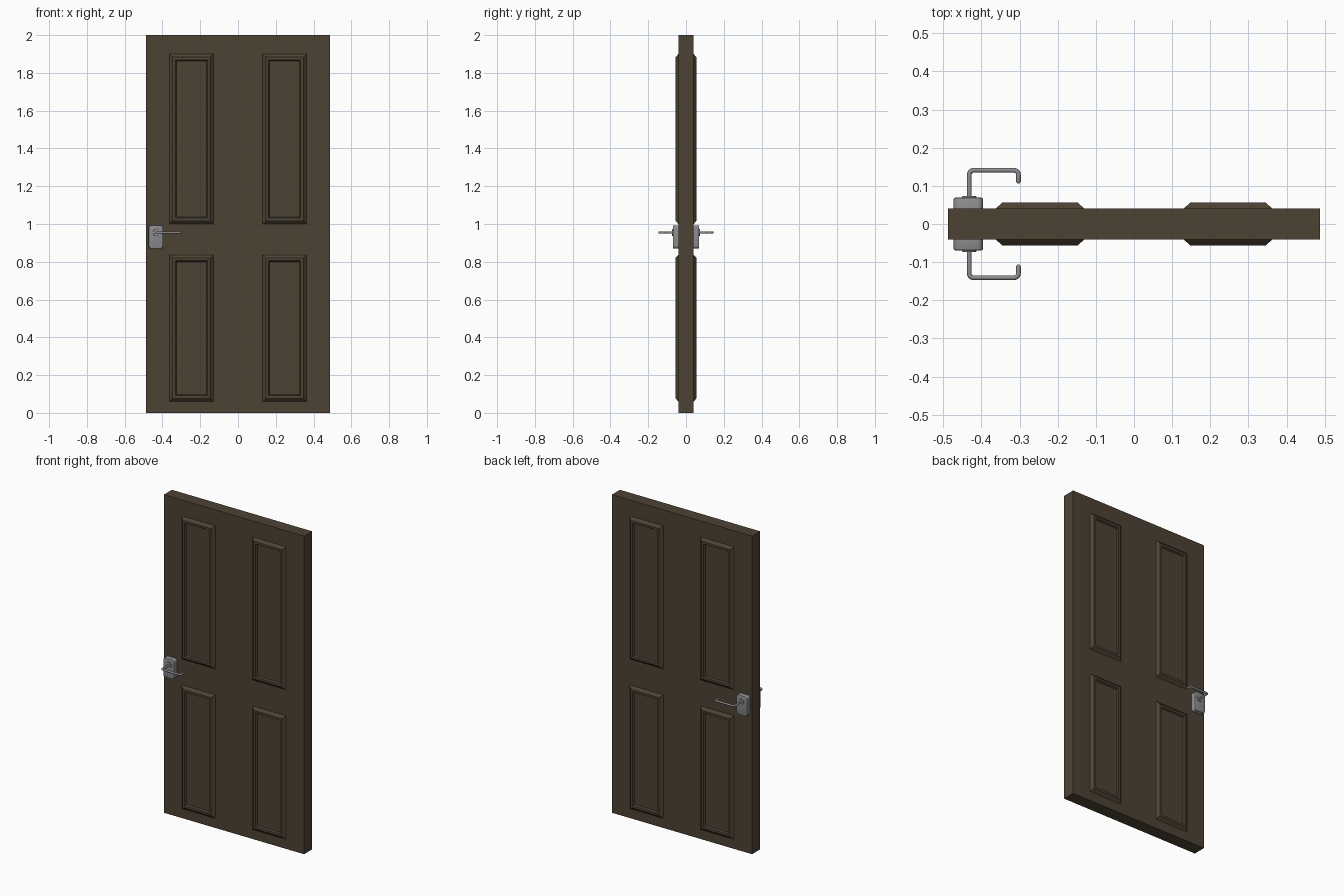
import bpy, bmesh, math
from mathutils import Vector

if "Cube" in bpy.data.objects:
    bpy.data.objects.remove(bpy.data.objects["Cube"])


def material(name, rgb):
    m = bpy.data.materials.new(name)
    m.diffuse_color = (*rgb, 1)
    m.use_nodes = True
    m.node_tree.nodes["Principled BSDF"].inputs["Base Color"].default_value = m.diffuse_color
    return m


WOOD = material("dark_wood", (0.075, 0.055, 0.034))
METAL = material("grey_metal", (0.27, 0.27, 0.28))


def make_object(name, bm, mat, mirror=False, smooth=False):
    bmesh.ops.recalc_face_normals(bm, faces=bm.faces)
    me = bpy.data.meshes.new(name)
    bm.to_mesh(me)
    bm.free()
    ob = bpy.data.objects.new(name, me)
    bpy.context.collection.objects.link(ob)
    me.materials.append(mat)
    bpy.ops.object.select_all(action='DESELECT')
    ob.select_set(True)
    bpy.context.view_layer.objects.active = ob
    if smooth:
        bpy.ops.object.shade_smooth_by_angle(angle=math.radians(40))
    if mirror:  # repeat on the back of the door
        mod = ob.modifiers.new("both_sides", 'MIRROR')
        mod.use_axis = (False, True, False)
        mod.use_mirror_merge = False
    return ob


def box(x0, x1, y0, y1, z0, z1):
    bm = bmesh.new()
    bmesh.ops.create_cube(bm, size=1)
    for v in bm.verts:
        v.co = Vector(((x0 + x1) / 2 + v.co.x * (x1 - x0),
                       (y0 + y1) / 2 + v.co.y * (y1 - y0),
                       (z0 + z1) / 2 + v.co.z * (z1 - z0)))
    return bm


# Door slab
make_object("door_slab", box(-0.488, 0.488, -0.04, 0.04, 0, 2), WOOD)

# Raised panel mouldings: (inset, y) steps from the rim to the recessed field
PROFILE = [(0, -0.04), (0.017, -0.056), (0.031, -0.056), (0.037, -0.046)]


def panel(name, x0, x1, z0, z1):
    bm = bmesh.new()
    rings = []
    for d, y in PROFILE:
        rings.append([bm.verts.new(c) for c in (
            (x0 + d, y, z0 + d), (x1 - d, y, z0 + d),
            (x1 - d, y, z1 - d), (x0 + d, y, z1 - d))])
    for a, b in zip(rings, rings[1:]):
        for i in range(4):
            j = (i + 1) % 4
            bm.faces.new((a[i], a[j], b[j], b[i]))
    bm.faces.new(rings[-1])
    ob = make_object(name, bm, WOOD, mirror=True)
    # open sheet: make sure the field faces outward
    if ob.data.polygons[-1].normal.y > 0:
        ob.data.flip_normals()


for side, x0, x1 in (("left", -0.363, -0.13), ("right", 0.13, 0.363)):
    panel("upper_panel_" + side, x0, x1, 1.0, 1.9)
    panel("lower_panel_" + side, x0, x1, 0.06, 0.837)

# Lock plate with rounded corners and a softened front edge
bm = box(-0.473, -0.396, -0.069, -0.039, 0.87, 0.993)
corners = [e for e in bm.edges
           if abs(e.verts[0].co.y - e.verts[1].co.y) > 0.01]
bmesh.ops.bevel(bm, geom=corners, offset=0.015, segments=5, profile=0.5,
                affect='EDGES')
front = [e for e in bm.edges if all(v.co.y < -0.068 for v in e.verts)]
bmesh.ops.bevel(bm, geom=front, offset=0.004, segments=2, profile=0.5,
                affect='EDGES')
make_object("lock_plate", bm, METAL, mirror=True, smooth=True)

LX, LZ, R = -0.432, 0.955, 0.0062

# Collar around the lever spindle
bm = bmesh.new()
bmesh.ops.create_cone(bm, cap_ends=True, segments=24, radius1=0.02,
                      radius2=0.018, depth=0.008)
for v in bm.verts:
    v.co = Vector((LX + v.co.x, -0.069 - v.co.z, LZ + v.co.y))
make_object("spindle_collar", bm, METAL, mirror=True, smooth=True)


# Bent lever: round tube swept along a path with filleted corners
def fillet(pts, r, n=5):
    out = [(pts[0], 1)]
    for p, c, q in zip(pts, pts[1:], pts[2:]):
        u, w = (p - c).normalized(), (q - c).normalized()
        centre = c + (u + w) * r
        for k in range(n + 1):
            t = k / n * math.pi / 2
            out.append((centre - w * r * math.cos(t) - u * r * math.sin(t), 1))
    end, d = pts[-1], (pts[-1] - pts[-2]).normalized()
    out.append((end - d * R, 1))
    for t in (30, 60, 85):  # rounded tip
        a = math.radians(t)
        out.append((end - d * R * (1 - math.sin(a)), math.cos(a)))
    return out


path = fillet([Vector((LX, -0.06, LZ)), Vector((LX, -0.141, LZ)),
               Vector((-0.303, -0.141, LZ)), Vector((-0.303, -0.106, LZ))],
              0.012)
bm = bmesh.new()
rings = []
for i, (p, s) in enumerate(path):
    t = (path[min(i + 1, len(path) - 1)][0] - path[max(i - 1, 0)][0]).normalized()
    up = Vector((0, 0, 1))
    n = t.cross(up)
    rings.append([bm.verts.new(p + (n * math.cos(a) + up * math.sin(a)) * R * s)
                  for a in (k * math.tau / 12 for k in range(12))])
for a, b in zip(rings, rings[1:]):
    for i in range(12):
        j = (i + 1) % 12
        bm.faces.new((a[i], a[j], b[j], b[i]))
bm.faces.new(rings[0])
bm.faces.new(rings[-1])
make_object("lever_handle", bm, METAL, mirror=True, smooth=True)
